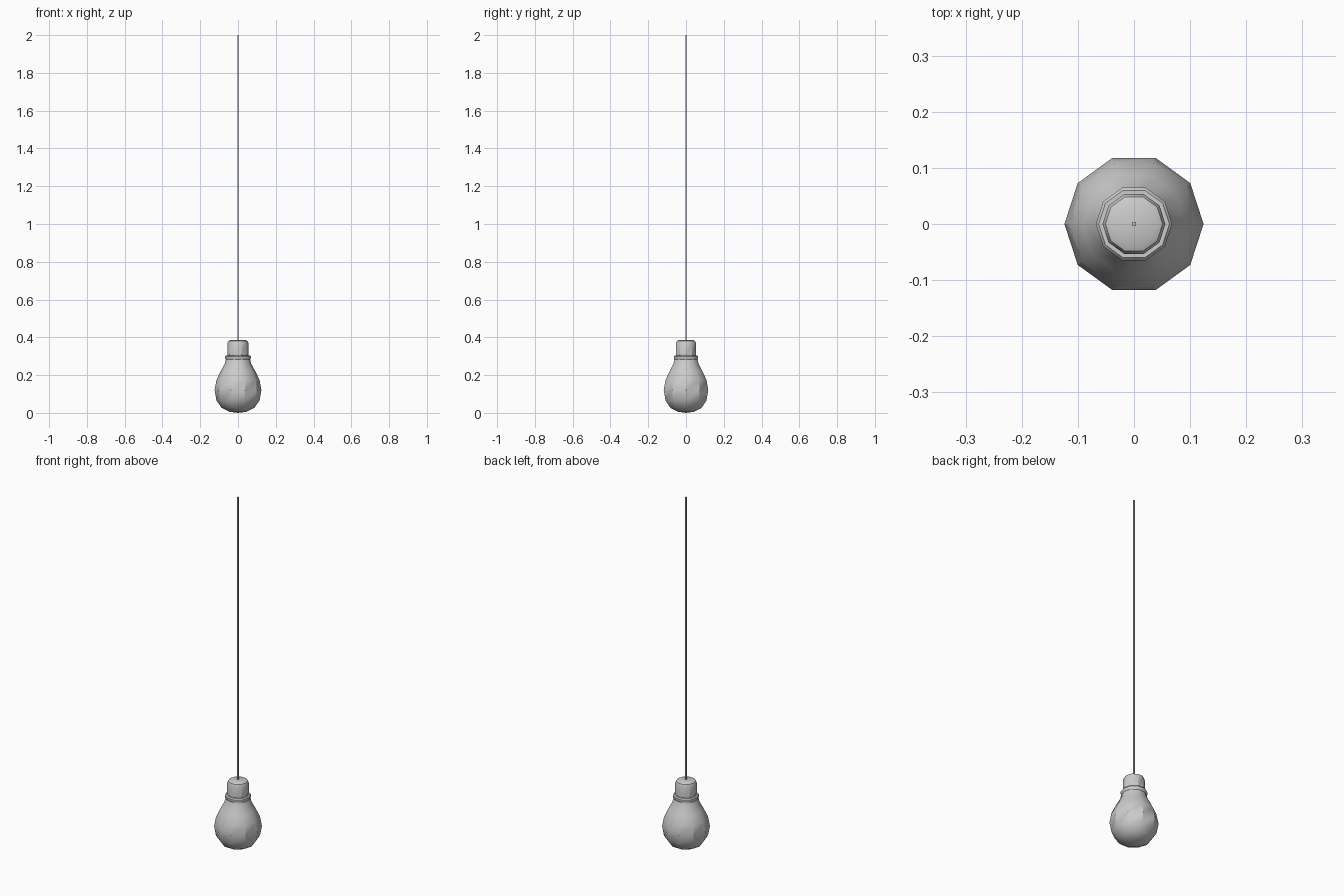
import bpy, bmesh, math

if "Cube" in bpy.data.objects:
    bpy.data.objects.remove(bpy.data.objects["Cube"])

SIDES = 10


def lathe(name, profile, sides=SIDES, smooth=35):
    """Revolve (radius, z) points around z; radius 0 makes a pole."""
    bm = bmesh.new()
    rings = []
    for r, z in profile:
        if r == 0:
            rings.append([bm.verts.new((0, 0, z))] * sides)
        else:
            rings.append([bm.verts.new((r * math.cos(math.tau * i / sides),
                                        r * math.sin(math.tau * i / sides), z))
                          for i in range(sides)])
    for a, b in zip(rings, rings[1:]):
        for i in range(sides):
            j = (i + 1) % sides
            bm.faces.new(list(dict.fromkeys((a[i], a[j], b[j], b[i]))))
    bmesh.ops.recalc_face_normals(bm, faces=bm.faces)
    mesh = bpy.data.meshes.new(name)
    bm.to_mesh(mesh)
    bm.free()
    obj = bpy.data.objects.new(name, mesh)
    bpy.context.collection.objects.link(obj)
    bpy.ops.object.select_all(action='DESELECT')
    obj.select_set(True)
    bpy.context.view_layer.objects.active = obj
    bpy.ops.object.shade_smooth_by_angle(angle=math.radians(smooth))
    return obj


# Pear-shaped glass
lathe("glass_bulb", [(0, 0), (0.045, 0.006), (0.086, 0.026), (0.114, 0.066),
                     (0.124, 0.12), (0.114, 0.174), (0.092, 0.22),
                     (0.07, 0.26), (0.062, 0.292)])

# Socket with its rim collar and bevelled top
lathe("socket", [(0, 0.275), (0.061, 0.275), (0.068, 0.289), (0.068, 0.299),
                 (0.063, 0.305), (0.056, 0.305), (0.056, 0.368),
                 (0.051, 0.38), (0.038, 0.386), (0, 0.386)])

# Thin square hanging cord
cord = lathe("cord", [(0, 0.38), (0.0045, 0.38), (0.0045, 2.0), (0, 2.0)], 4)
cord.rotation_euler.z = math.radians(45)
